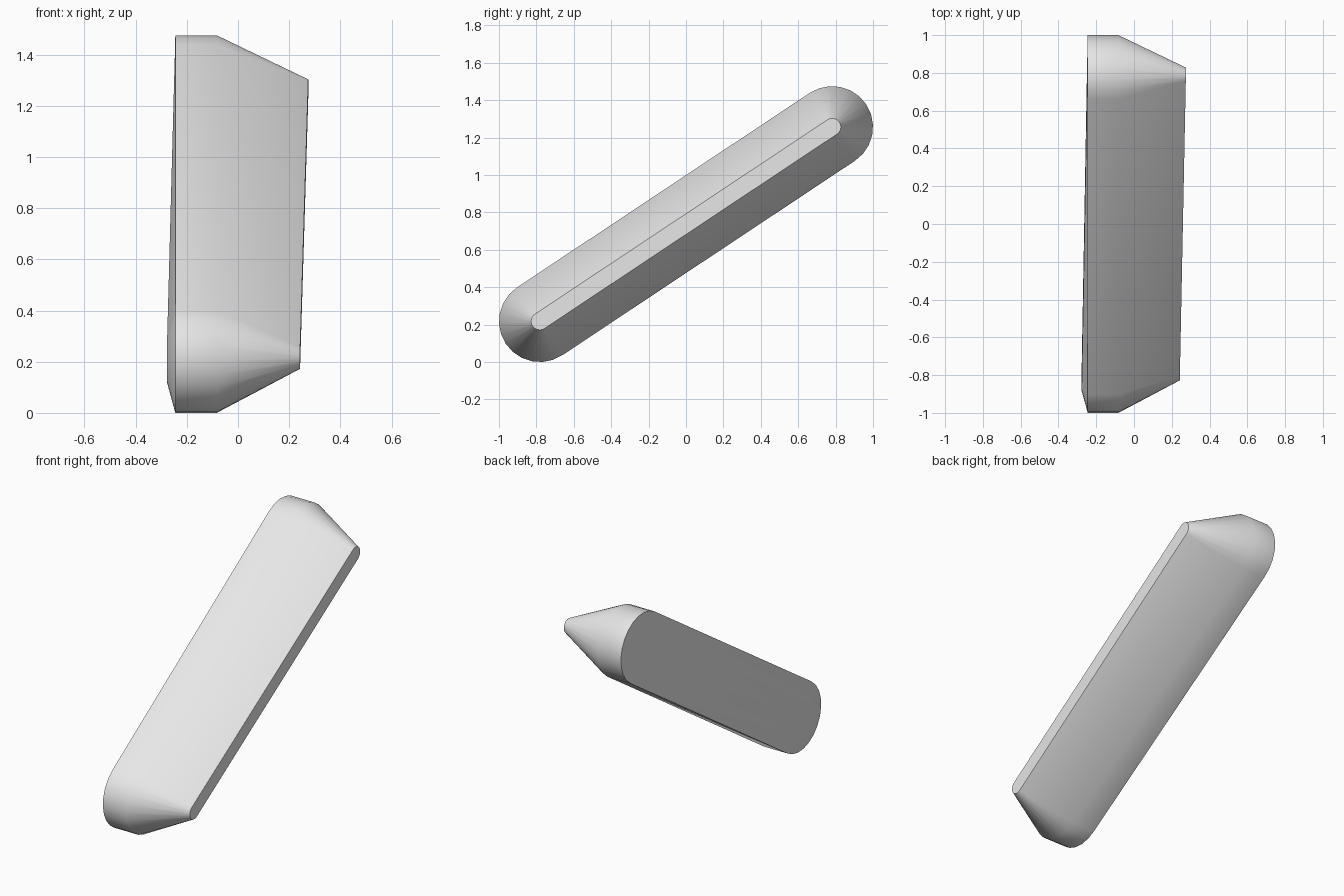
import bpy, bmesh, math
from mathutils import Vector

cube = bpy.data.objects.get("Cube")
if cube:
    bpy.data.objects.remove(cube, do_unlink=True)

grey = bpy.data.materials.new("plain grey")
grey.use_nodes = True
grey.diffuse_color = (0.8, 0.8, 0.8, 1)
grey.node_tree.nodes["Principled BSDF"].inputs["Base Color"].default_value = (0.8, 0.8, 0.8, 1)

# Centres of the two rounded ends, in the y-z plane
LOW = Vector((0, -0.782, 0.218))
HIGH = Vector((0, 0.782, 1.257))
ALONG = (HIGH - LOW).normalized()
ACROSS = Vector((0, -ALONG.z, ALONG.y))
SPAN = (HIGH - LOW).length
STEPS = 12  # segments per rounded end


def stadium(bm, radius, x_low, x_high):
    """Ring of vertices around the slanted axis; x drifts from low end to high end."""
    ring = []
    for centre, start in ((HIGH, -math.pi / 2), (LOW, math.pi / 2)):
        for i in range(STEPS + 1):
            a = start + math.pi * i / STEPS
            p = centre + radius * (math.cos(a) * ALONG + math.sin(a) * ACROSS)
            t = ((p - LOW).dot(ALONG) + radius) / (SPAN + 2 * radius)
            p.x = x_low + (x_high - x_low) * t
            ring.append(bm.verts.new(p))
    return ring


# Slanted bar lofted from the broad cap, through the straight wall, to the narrow cap
bm = bmesh.new()
sections = [(0.1, -0.278, -0.247), (0.218, -0.245, -0.245),
            (0.218, -0.082, -0.082), (0.046, 0.242, 0.275)]
rings = [stadium(bm, *s) for s in sections]
for a, b in zip(rings, rings[1:]):
    n = len(a)
    for i in range(n):
        j = (i + 1) % n
        bm.faces.new((a[i], a[j], b[j], b[i]))
bm.faces.new(rings[0])
bm.faces.new(rings[-1])
bmesh.ops.recalc_face_normals(bm, faces=bm.faces)

mesh = bpy.data.meshes.new("slanted_bar")
bm.to_mesh(mesh)
bm.free()
mesh.materials.append(grey)
bar = bpy.data.objects.new("slanted_bar", mesh)
bpy.context.collection.objects.link(bar)

# Smooth rounded ends, sharp cap rims
bpy.ops.object.select_all(action="DESELECT")
bar.select_set(True)
bpy.context.view_layer.objects.active = bar
bpy.ops.object.shade_smooth_by_angle(angle=math.radians(35))
